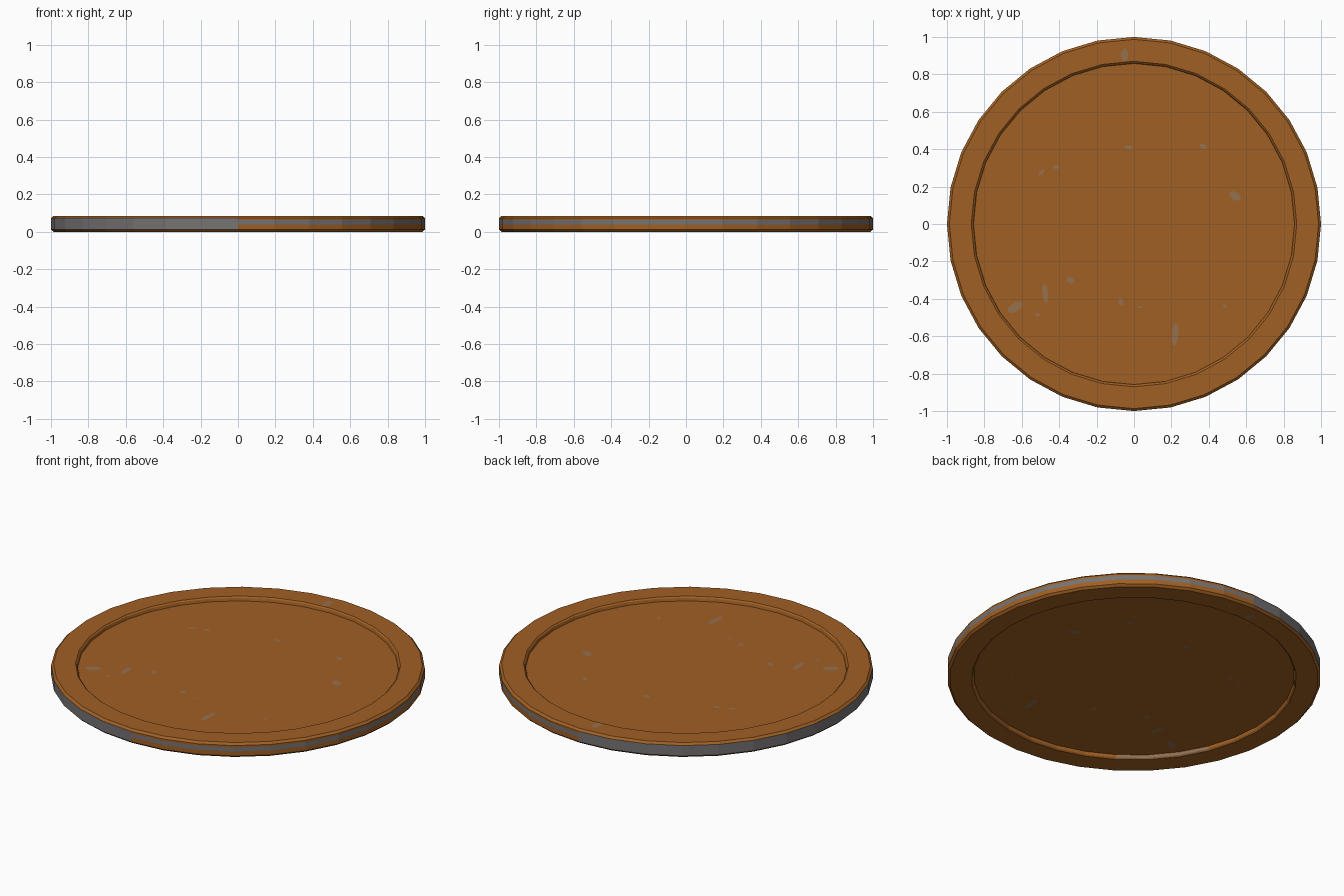
import bpy, bmesh, math

if "Cube" in bpy.data.objects:
    bpy.data.objects.remove(bpy.data.objects["Cube"])

N = 32          # sides of the disc
H = 0.085       # thickness

def mat(name, col):
    m = bpy.data.materials.new(name)
    m.diffuse_color = (*col, 1)
    m.use_nodes = True
    m.node_tree.nodes["Principled BSDF"].inputs["Base Color"].default_value = m.diffuse_color
    return m

copper = mat("copper", (0.35, 0.115, 0.017))
grey = mat("worn grey", (0.18, 0.17, 0.17))
tan = mat("pale fleck", (0.30, 0.16, 0.075))

def make(name, bm, mats):
    me = bpy.data.meshes.new(name)
    bm.normal_update()
    bm.to_mesh(me)
    bm.free()
    for m in mats:
        me.materials.append(m)
    ob = bpy.data.objects.new(name, me)
    bpy.context.collection.objects.link(ob)
    return ob

# Disc: lathed profile, recessed on both faces, with a chamfered raised rim
profile = [(0.858, 0.062), (0.862, 0.078), (0.870, H), (0.987, H),
           (1.0, 0.073), (1.0, 0.062), (1.0, 0.038), (1.0, 0.012),
           (0.987, 0.0), (0.870, 0.0), (0.862, 0.007), (0.858, 0.023)]
bm = bmesh.new()
rings = [[bm.verts.new((r * math.cos(2 * math.pi * i / N),
                        r * math.sin(2 * math.pi * i / N), z))
          for i in range(N)] for r, z in profile]
for k in range(len(rings) - 1):
    a, b = rings[k], rings[k + 1]
    for i in range(N):
        j = (i + 1) % N
        f = bm.faces.new((a[i], b[i], b[j], a[j]))
        left = N // 4 <= i < 3 * N // 4
        # edge band: fully worn on the left half, a narrow stripe on the right
        if k == 5 or (left and k in (4, 6)):
            f.material_index = 1
        # pale patch on the underside recess wall
        if k in (9, 10) and 18 <= i <= 20:
            f.material_index = 2
bm.faces.new(rings[0])
bm.faces.new(list(reversed(rings[-1])))
bmesh.ops.recalc_face_normals(bm, faces=bm.faces)
make("disc", bm, [copper, grey, tan])

# Flecks: thin plates on both faces (x, y, half length, half width, angle)
flecks = [(-0.05, 0.905, 0.035, 0.02, 75), (-0.03, 0.41, 0.025, 0.011, -15),
          (0.37, 0.415, 0.02, 0.014, 0), (-0.415, 0.305, 0.016, 0.013, 30),
          (-0.495, 0.275, 0.018, 0.012, 40), (0.54, 0.15, 0.042, 0.018, -35),
          (-0.34, -0.30, 0.021, 0.018, 0), (-0.475, -0.37, 0.045, 0.019, 100),
          (-0.635, -0.445, 0.04, 0.028, 20), (-0.515, -0.485, 0.012, 0.01, 0),
          (-0.07, -0.415, 0.021, 0.014, 70), (0.03, -0.445, 0.014, 0.006, 0),
          (0.22, -0.59, 0.053, 0.021, 88), (0.485, -0.44, 0.012, 0.01, 0)]
bm = bmesh.new()
for x, y, a, b, deg in flecks:
    t = math.radians(deg)
    rim = math.hypot(x, y) > 0.87
    for top in (True, False):
        z = (H if rim else 0.062) if top else (0.0 if rim else 0.023)
        z += 0.001 if top else -0.001
        vs = []
        for i in range(9):
            p = 2 * math.pi * i / 9
            w = 1 + 0.2 * math.sin(2 * p + x * 9)
            u, v = a * w * math.cos(p), b * w * math.sin(p)
            vs.append(bm.verts.new((x + u * math.cos(t) - v * math.sin(t),
                                    y + u * math.sin(t) + v * math.cos(t), z)))
        bm.faces.new(vs if top else vs[::-1])
make("flecks", bm, [tan])
